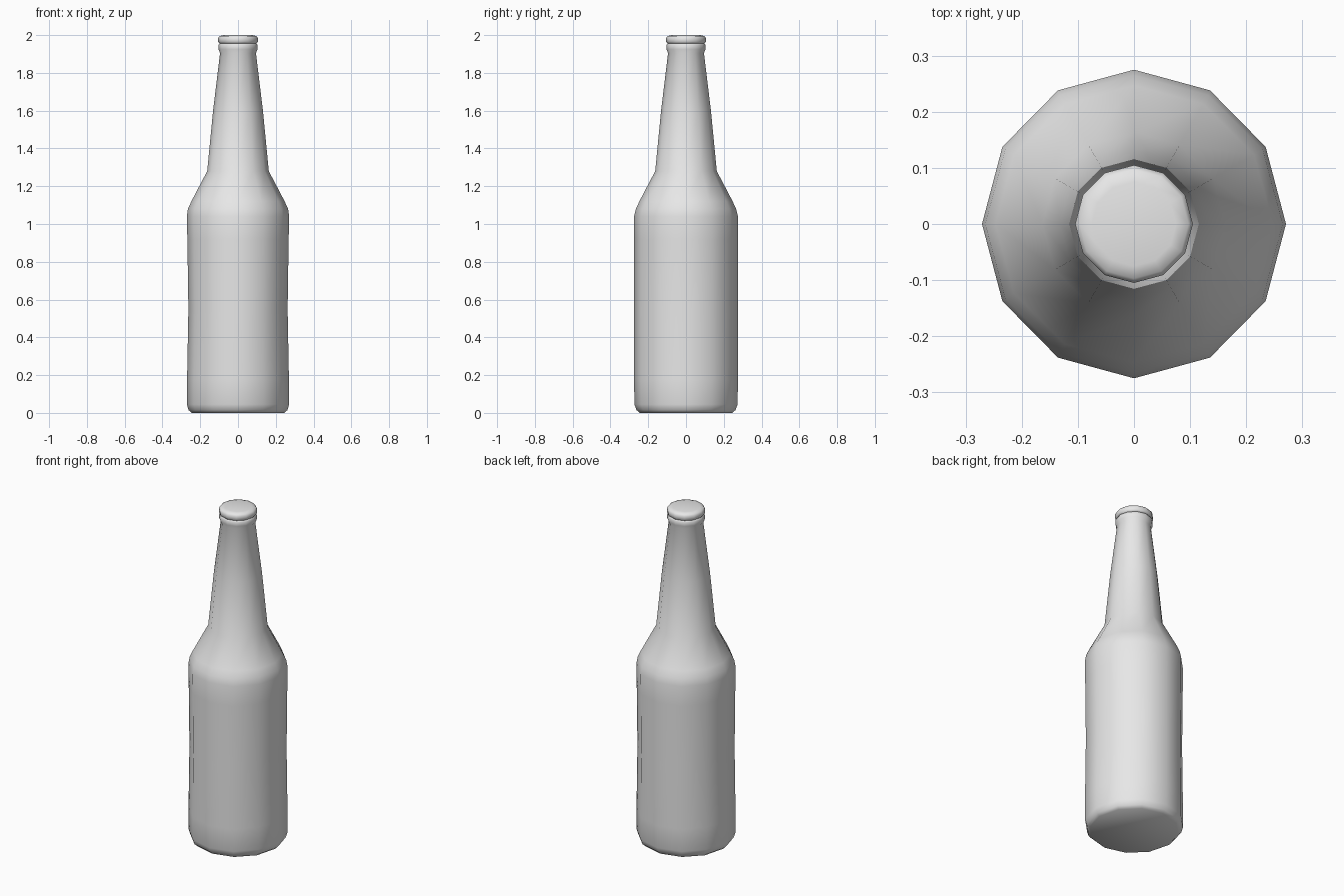
import bpy, bmesh, math

if "Cube" in bpy.data.objects:
    bpy.data.objects.remove(bpy.data.objects["Cube"])

SIDES = 12

glass = bpy.data.materials.new("light_grey")
glass.use_nodes = True
grey = (0.8, 0.8, 0.8, 1)
glass.diffuse_color = grey
glass.node_tree.nodes["Principled BSDF"].inputs["Base Color"].default_value = grey


def lathe(name, profile, smooth_angle):
    """Closed turned solid from (radius, height, x scale) rings."""
    bm = bmesh.new()
    rings = []
    for r, z, sx in profile:
        angles = [math.tau * i / SIDES for i in range(SIDES)]
        rings.append([bm.verts.new((r * sx * math.cos(a), r * math.sin(a), z))
                      for a in angles])
    for low, high in zip(rings, rings[1:]):
        for i in range(SIDES):
            j = (i + 1) % SIDES
            bm.faces.new((low[i], low[j], high[j], high[i]))
    bm.faces.new(rings[0][::-1])
    bm.faces.new(rings[-1])
    mesh = bpy.data.meshes.new(name)
    bm.to_mesh(mesh)
    bm.free()
    mesh.materials.append(glass)
    obj = bpy.data.objects.new(name, mesh)
    bpy.context.collection.objects.link(obj)
    bpy.ops.object.select_all(action="DESELECT")
    obj.select_set(True)
    bpy.context.view_layer.objects.active = obj
    bpy.ops.object.shade_smooth_by_angle(angle=math.radians(smooth_angle))
    return obj


# Body with a slight waist across its width, shoulder, neck and lip
lathe("bottle", [
    (0.245, 0.0, 1), (0.262, 0.015, 1), (0.273, 0.045, 0.99),
    (0.275, 0.18, 0.98), (0.275, 0.55, 0.955), (0.275, 0.92, 0.975),
    (0.275, 1.04, 0.985), (0.265, 1.08, 1), (0.247, 1.12, 1),
    (0.163, 1.28, 1), (0.132, 1.6, 1), (0.095, 1.905, 1),
    (0.103, 1.925, 1), (0.103, 1.948, 1), (0.097, 1.957, 1),
], 62)

# Crown cap, slightly domed
lathe("cap", [
    (0.097, 1.955, 1), (0.105, 1.963, 1), (0.105, 1.985, 1),
    (0.097, 1.995, 1), (0.075, 2.0, 1),
], 62)
